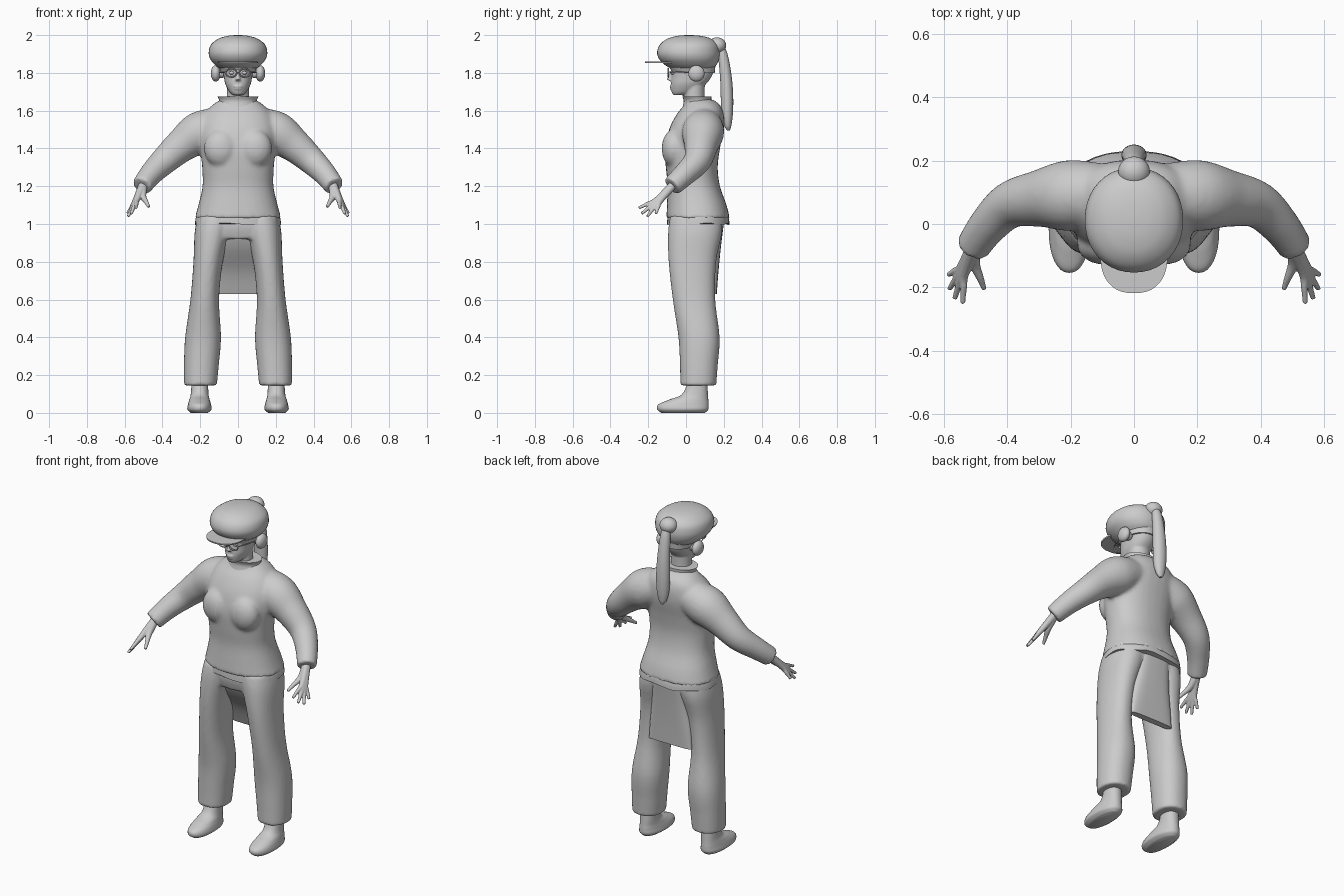
import bpy
import bmesh
import math
from mathutils import Vector

old = bpy.data.objects.get("Cube")
if old:
    bpy.data.objects.remove(old)

grey = bpy.data.materials.new("light grey")
grey.use_nodes = True
colour = (0.6, 0.6, 0.6, 1)
grey.diffuse_color = colour
grey.node_tree.nodes["Principled BSDF"].inputs["Base Color"].default_value = colour


# ---------- helpers ----------
def smooth(keys, steps=5):
    """Catmull-Rom interpolation through tuples of any length."""
    out = []
    last = len(keys) - 1
    for i in range(last):
        quad = [keys[max(0, min(last, i + k))] for k in (-1, 0, 1, 2)]
        for s in range(steps):
            t = s / steps
            out.append(tuple(
                b + t * ((c - a) + t * ((2 * a - 5 * b + 4 * c - d) + t * (3 * (b - c) + d - a))) / 2
                for a, b, c, d in zip(*quad)))
    return out + [keys[-1]]


def loft(bm, rings):
    """Skin a list of closed rings and cap both ends."""
    rows = [[bm.verts.new(p) for p in ring] for ring in rings]
    count = len(rows[0])
    for low, high in zip(rows, rows[1:]):
        for i in range(count):
            j = (i + 1) % count
            bm.faces.new((low[i], low[j], high[j], high[i]))
    bm.faces.new(rows[0][::-1])
    bm.faces.new(rows[-1])


def stack(bm, keys, power=2.0, sides=32, wave=0.0):
    """Horizontal sections: (z, x low, x high, y front, y back)."""
    rings = []
    for z, x0, x1, y0, y1 in smooth(keys):
        ring = []
        for i in range(sides):
            a = math.tau * i / sides
            c, s = math.cos(a), math.sin(a)
            u = math.copysign(abs(c) ** (2 / power), c)
            v = math.copysign(abs(s) ** (2 / power), s)
            ring.append(((x0 + x1 + (x1 - x0) * u) / 2,
                         (y0 + y1 + (y1 - y0) * v) / 2, z + wave * math.sin(6 * a)))
        rings.append(ring)
    loft(bm, rings)


def sym(*keys):
    """Centred sections: (z, half width, y front, y back)."""
    return [(z, -w, w, y0, y1) for z, w, y0, y1 in keys]


def flip(keys):
    """Mirror a list of sections to the other side."""
    return [(z, -x1, -x0, y0, y1) for z, x0, x1, y0, y1 in keys]


def tube(bm, keys, side=1, sides=16, steps=5):
    """Round tube along (x, y, z, radius) points."""
    pts = smooth(keys, steps)
    pos = [Vector((side * p[0], p[1], p[2])) for p in pts]
    rings = []
    for i, p in enumerate(pts):
        d = (pos[min(i + 1, len(pos) - 1)] - pos[max(i - 1, 0)]).normalized()
        u = d.cross(Vector((0, 1, 0))).normalized()
        v = d.cross(u)
        angles = [math.tau * k / sides for k in range(sides)]
        rings.append([pos[i] + p[3] * (u * math.cos(a) + v * math.sin(a)) for a in angles])
    loft(bm, rings)


def ball(bm, centre, radii):
    made = bmesh.ops.create_uvsphere(bm, u_segments=24, v_segments=16, radius=1)["verts"]
    bmesh.ops.scale(bm, vec=radii, verts=made)
    bmesh.ops.translate(bm, vec=centre, verts=made)


def finish(name, bm, voxel=0, passes=3):
    """Turn a bmesh into an object; voxel merges overlapping volumes."""
    bmesh.ops.recalc_face_normals(bm, faces=bm.faces)
    mesh = bpy.data.meshes.new(name)
    bm.to_mesh(mesh)
    bm.free()
    mesh.materials.append(grey)
    for poly in mesh.polygons:
        poly.use_smooth = True
    mesh.set_sharp_from_angle(angle=math.radians(45))
    obj = bpy.data.objects.new(name, mesh)
    bpy.context.collection.objects.link(obj)
    if voxel:
        merge = obj.modifiers.new("merge", "REMESH")
        merge.mode = "VOXEL"
        merge.voxel_size = voxel
        merge.use_smooth_shade = True
        relax = obj.modifiers.new("relax", "SMOOTH")
        relax.iterations = passes
    return obj


SIDES = (("left", 1), ("right", -1))

# ---------- shirt with sleeves ----------
bm = bmesh.new()
stack(bm, sym((1.03, .23, -.105, .232), (1.1, .21, -.1, .215), (1.2, .188, -.095, .18),
              (1.3, .19, -.105, .168), (1.4, .2, -.11, .18), (1.5, .205, -.09, .2),
              (1.58, .18, -.05, .2), (1.63, .135, -.01, .18), (1.66, .09, 0, .14)), 2.3)
arm = [(.08, .1, 1.53, .09), (.2, .09, 1.485, .112), (.3, .08, 1.415, .09),
       (.39, .06, 1.335, .074), (.46, -.005, 1.265, .062), (.51, -.075, 1.2, .054)]
for label, side in SIDES:
    tube(bm, arm, side, 24)
    ball(bm, (side * .09, -.065, 1.4), (.09, .064, .1))
shirt = finish("shirt", bm, .011, 6)

# Lower hem layer and collar
bm = bmesh.new()
stack(bm, sym((1, .228, -.1, .23), (1.04, .222, -.098, .225), (1.1, .2, -.09, .2)), 2.3, 48, .006)
finish("shirt_hem", bm)
bm = bmesh.new()
stack(bm, sym((1.61, .115, -.02, .15), (1.65, .1, -.012, .135), (1.675, .108, -.02, .135)), 2)
finish("collar", bm)

# Front panel lying on the shirt
bm = bmesh.new()
bmesh.ops.create_grid(bm, x_segments=12, y_segments=30, size=1)
for v in bm.verts:
    t = (v.co.y + 1) / 2
    v.co = (v.co.x * .065, -.4, 1.1 + t * (.36 - .05 * v.co.x ** 4))
panel = finish("front_panel", bm)
wrap = panel.modifiers.new("wrap", "SHRINKWRAP")
wrap.target = shirt
wrap.wrap_method = "PROJECT"
wrap.use_project_y = True
wrap.use_positive_direction = True
wrap.use_negative_direction = True
wrap.wrap_mode = "ABOVE_SURFACE"
wrap.offset = .002

# ---------- trousers ----------
bm = bmesh.new()
leg = [(.145, .112, .285, -.03, .16), (.25, .102, .286, -.032, .168), (.4, .09, .28, -.04, .178),
       (.6, .1, .252, -.07, .155), (.8, .08, .236, -.092, .16), (.95, .04, .23, -.095, .19),
       (1.04, .01, .215, -.085, .19)]
stack(bm, leg, 2.2)
stack(bm, flip(leg), 2.2)
stack(bm, sym((.92, .2, -.07, .17), (.98, .222, -.085, .195), (1.05, .215, -.085, .195)), 2.4)
finish("trousers", bm, .01, 4)

# Cloth panel between the legs
bm = bmesh.new()
stack(bm, sym((.63, .14, .125, .163), (.75, .135, .07, .172), (.88, .125, -.02, .185),
              (1, .12, -.075, .2)), 4, 40)
finish("seat_panel", bm)

# ---------- feet and hands ----------
foot = [(0, .16, .25, -.13, .1), (.018, .14, .268, -.152, .118), (.045, .143, .265, -.146, .12),
        (.07, .15, .258, -.09, .118), (.1, .156, .25, -.02, .116), (.18, .16, .245, .015, .112)]
tips = [(.54, -.25, 1.085), (.565, -.235, 1.055), (.582, -.205, 1.04), (.585, -.16, 1.055)]
for label, side in SIDES:
    bm = bmesh.new()
    stack(bm, foot if side > 0 else flip(foot), 2.2)
    finish(label + "_foot", bm)

    bm = bmesh.new()
    wrist, palm = Vector((.5, -.06, 1.215)), Vector((.533, -.13, 1.14))
    for tip in map(Vector, tips):
        joints = (wrist, palm.lerp(tip, .2), palm.lerp(tip, .6), tip)
        tube(bm, [(*p, r) for p, r in zip(joints, (.024, .016, .011, .008))], side, 10)
    thumb = (wrist, Vector((.503, -.12, 1.15)), Vector((.485, -.17, 1.115)), Vector((.472, -.205, 1.09)))
    tube(bm, [(*p, r) for p, r in zip(thumb, (.024, .018, .012, .008))], side, 10)
    finish(label + "_hand", bm, .004, 2)

# ---------- head ----------
bm = bmesh.new()
stack(bm, sym((1.682, .025, -.066, -.01), (1.7, .046, -.076, .06), (1.74, .067, -.08, .105),
              (1.78, .075, -.078, .135), (1.83, .082, -.078, .15), (1.88, .085, -.08, .15)), 2.2)
stack(bm, sym((1.6, .075, -.015, .12), (1.65, .06, -.012, .1), (1.74, .06, -.01, .1)))
tube(bm, [(0, -.074, 1.81, .008), (0, -.083, 1.78, .01), (0, -.09, 1.76, .014)])
ball(bm, (0, -.077, 1.728), (.024, .01, .006))
ball(bm, (0, -.075, 1.716), (.02, .01, .007))
finish("head", bm, .005, 3)

# Eyes and spectacles
bm = bmesh.new()
for label, side in SIDES:
    ball(bm, (side * .034, -.07, 1.8), (.014, .011, .009))
finish("eyes", bm)
bm = bmesh.new()
for label, side in SIDES:
    loop = [math.tau * i / 20 for i in range(21)]
    tube(bm, [(.036 + .029 * math.cos(a), -.094, 1.8 + .022 * math.sin(a), .004) for a in loop], side, 8, 1)
    tube(bm, [(.064, -.094, 1.805, .003), (.085, -.04, 1.805, .003), (.1, .05, 1.8, .003)], side, 8)
tube(bm, [(-.01, -.094, 1.803, .003), (.01, -.094, 1.803, .003)], 1, 8)
finish("spectacles", bm)

# Cap, band and visor
bm = bmesh.new()
stack(bm, sym((1.825, .1, -.085, .145), (1.845, .125, -.115, .163), (1.875, .148, -.143, .175),
              (1.91, .155, -.153, .178), (1.95, .143, -.138, .168), (1.98, .105, -.1, .135),
              (1.995, .06, -.05, .085), (2, .015, 0, .03)), 2.1, 40)
finish("cap", bm)
bm = bmesh.new()
stack(bm, sym((1.8, .09, -.07, .152), (1.83, .1, -.088, .155), (1.86, .11, -.1, .16)))
finish("cap_band", bm)
bm = bmesh.new()
stack(bm, sym((1.853, .104, -.217, .03), (1.861, .106, -.218, .03)), 2.4, 40)
finish("cap_visor", bm)

# Ear covers and ponytail
for label, side in SIDES:
    bm = bmesh.new()
    ball(bm, (side * .118, .055, 1.797), (.026, .043, .043))
    ball(bm, (side * .09, .055, 1.797), (.025, .025, .025))
    finish(label + "_ear_cover", bm)
bm = bmesh.new()
ball(bm, (0, .165, 1.945), (.05, .048, .043))
finish("hair_bun", bm)
bm = bmesh.new()
stack(bm, sym((1.495, .008, .217, .232), (1.52, .025, .203, .24), (1.58, .037, .188, .248),
              (1.67, .04, .184, .25), (1.78, .036, .18, .242), (1.9, .028, .168, .22),
              (1.965, .018, .155, .19)))
finish("ponytail", bm)
